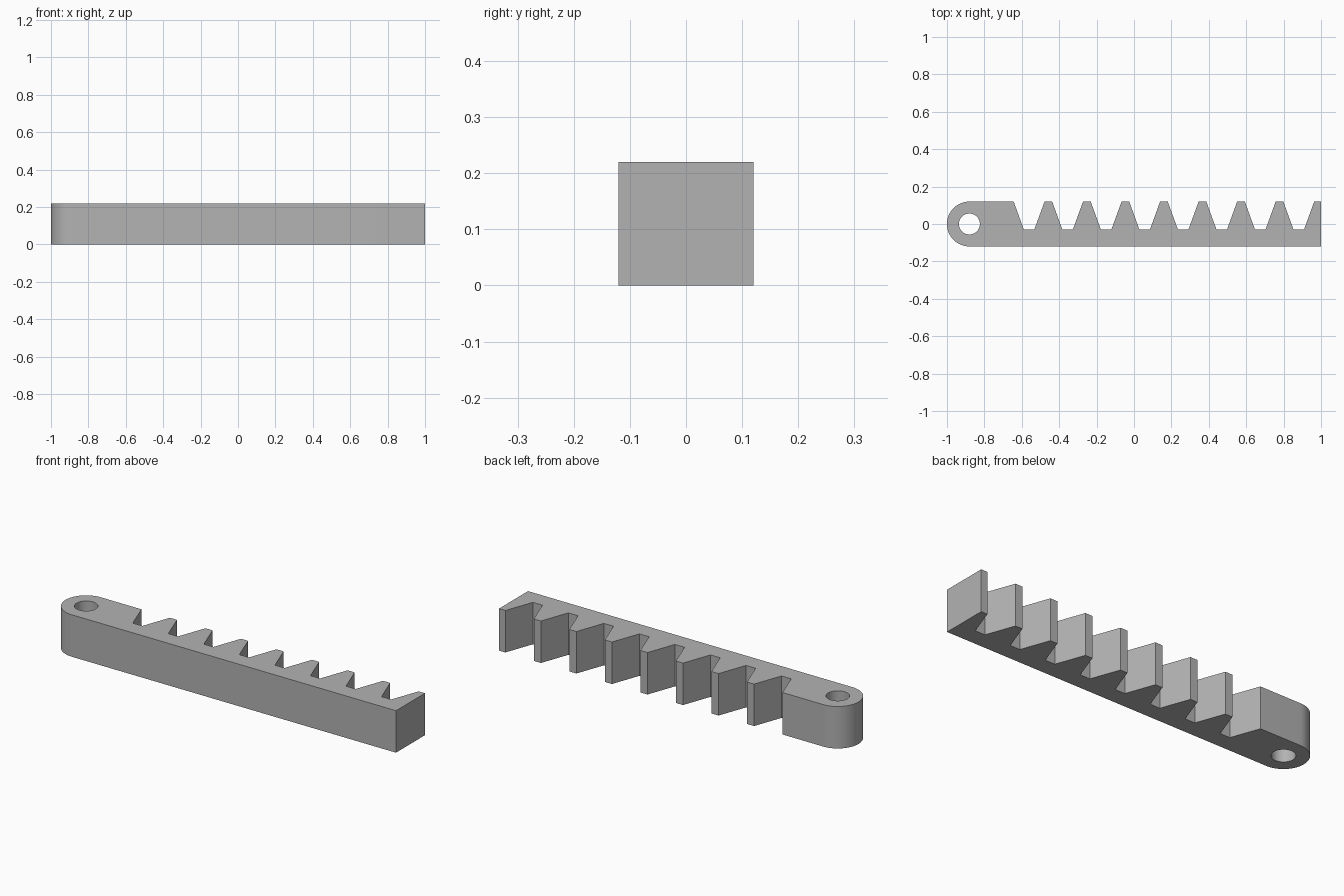
import bpy
import bmesh
import math

cube = bpy.data.objects.get("Cube")
if cube:
    bpy.data.objects.remove(cube, do_unlink=True)

HEIGHT = 0.22
HALF_DEPTH = 0.12
EYE_X = -0.88
HOLE_RADIUS = 0.056
GAPS = 8
PITCH = 0.206
FIRST_GAP = -0.561
ROOT_Y = -0.03
GAP_TOP, GAP_ROOT = 0.0825, 0.028   # half widths of a gap

steel = bpy.data.materials.new("grey steel")
steel.use_nodes = True
colour = (0.45, 0.45, 0.45, 1)
steel.diffuse_color = colour
steel.node_tree.nodes["Principled BSDF"].inputs["Base Color"].default_value = colour


def arc(radius, start, end, steps):
    """Points on an arc around the eye of the rack."""
    angles = [start + (end - start) * i / steps for i in range(steps + 1)]
    return [(EYE_X + radius * math.cos(a), radius * math.sin(a)) for a in angles]


def add_loop(bm, points):
    verts = [bm.verts.new((x, y, 0)) for x, y in points]
    return [bm.edges.new((v, verts[i - 1])) for i, v in enumerate(verts)]


# Outline: rounded eye end, straight front edge, then teeth along the back
outline = arc(HALF_DEPTH, math.pi / 2, 3 * math.pi / 2, 32)
outline += [(1, -HALF_DEPTH), (1, HALF_DEPTH)]
for i in reversed(range(GAPS)):
    x = FIRST_GAP + i * PITCH
    outline += [(x + GAP_TOP, HALF_DEPTH), (x + GAP_ROOT, ROOT_Y),
                (x - GAP_ROOT, ROOT_Y), (x - GAP_TOP, HALF_DEPTH)]

# Round hole through the eye
hole = arc(HOLE_RADIUS, 0, 2 * math.pi, 48)[:-1]

# Fill the profile around the hole and extrude it upward
bm = bmesh.new()
edges = add_loop(bm, outline) + add_loop(bm, hole)
bmesh.ops.triangle_fill(bm, edges=edges, use_beauty=True, normal=(0, 0, 1))
raised = bmesh.ops.extrude_face_region(bm, geom=bm.faces[:], use_keep_orig=True)
top = [g for g in raised["geom"] if isinstance(g, bmesh.types.BMVert)]
bmesh.ops.translate(bm, verts=top, vec=(0, 0, HEIGHT))
bmesh.ops.recalc_face_normals(bm, faces=bm.faces[:])

mesh = bpy.data.meshes.new("toothed_rack")
bm.to_mesh(mesh)
bm.free()
mesh.materials.append(steel)
rack = bpy.data.objects.new("toothed_rack", mesh)
bpy.context.collection.objects.link(rack)

# Smooth the round walls and keep the tooth edges sharp
bpy.ops.object.select_all(action="DESELECT")
rack.select_set(True)
bpy.context.view_layer.objects.active = rack
bpy.ops.object.shade_smooth_by_angle(angle=math.radians(15))
